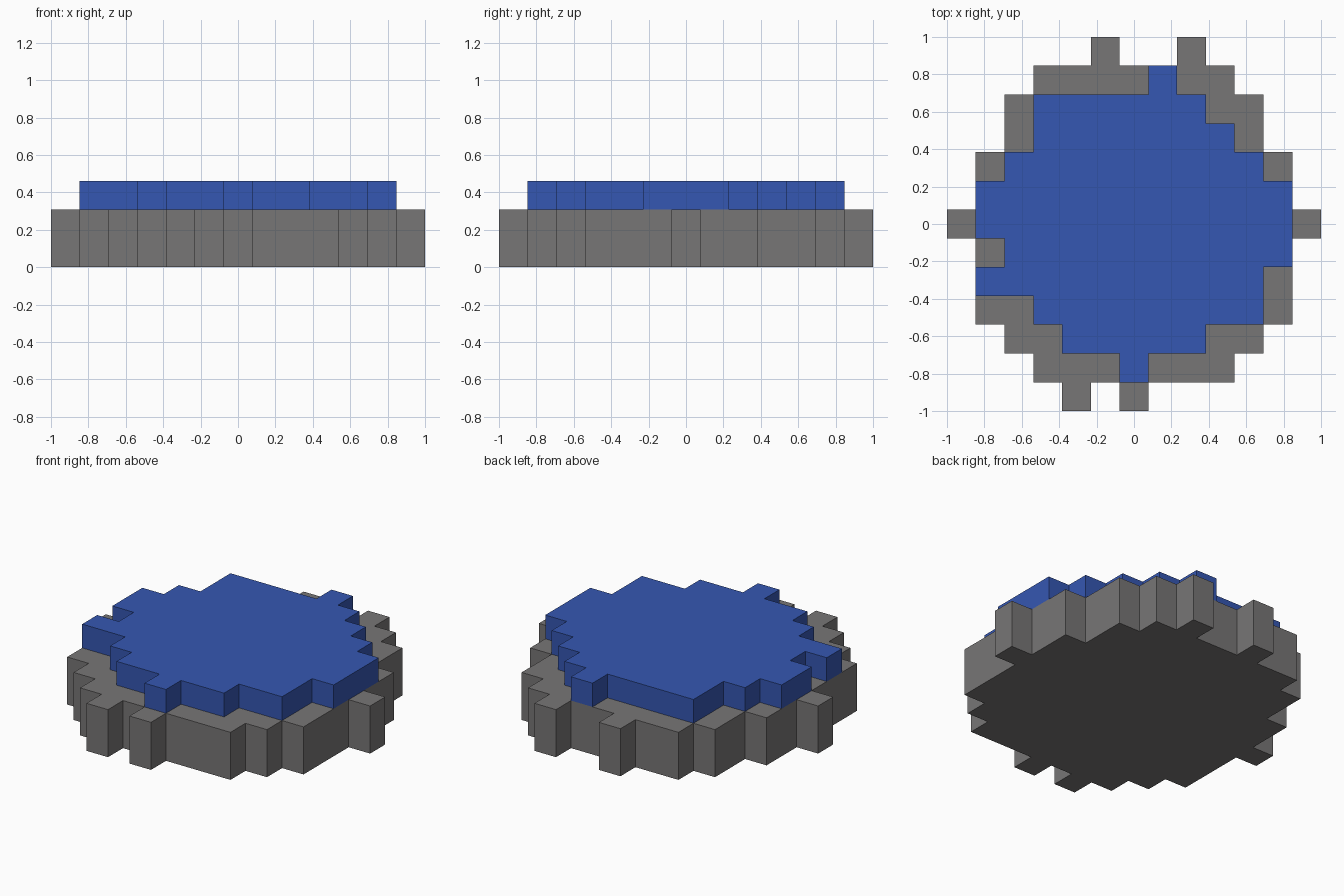
import bpy
import bmesh

CELL = 2 / 13  # the model sits on a grid of 13 square cells

cube = bpy.data.objects.get("Cube")
if cube:
    bpy.data.objects.remove(cube, do_unlink=True)


def make_material(name, colour):
    mat = bpy.data.materials.new(name)
    mat.use_nodes = True
    mat.diffuse_color = colour
    bsdf = next(n for n in mat.node_tree.nodes if n.type == "BSDF_PRINCIPLED")
    bsdf.inputs["Base Color"].default_value = colour
    return mat


def stepped_slab(name, spans, bottom, height, mat):
    """Slab from (row, first column, last column) spans, in whole cells."""
    bm = bmesh.new()
    for row, first, last in spans:
        for col in range(first, last + 1):
            corners = ((-.5, -.5), (.5, -.5), (.5, .5), (-.5, .5))
            bm.faces.new([bm.verts.new(((col + dx) * CELL, (row + dy) * CELL, bottom * CELL))
                          for dx, dy in corners])
    bmesh.ops.remove_doubles(bm, verts=bm.verts, dist=CELL / 100)
    new = bmesh.ops.extrude_face_region(bm, geom=bm.faces[:])["geom"]
    bmesh.ops.translate(bm, vec=(0, 0, height * CELL),
                        verts=[g for g in new if isinstance(g, bmesh.types.BMVert)])
    bmesh.ops.recalc_face_normals(bm, faces=bm.faces)
    # Merge the cells into clean flat faces
    bmesh.ops.dissolve_limit(bm, angle_limit=0.01, verts=bm.verts, edges=bm.edges)
    mesh = bpy.data.meshes.new(name)
    bm.to_mesh(mesh)
    bm.free()
    mesh.materials.append(mat)
    obj = bpy.data.objects.new(name, mesh)
    bpy.context.collection.objects.link(obj)
    return obj


stone = make_material("stone grey", (0.186, 0.18, 0.18, 1))
water = make_material("water blue", (0.036, 0.095, 0.445, 1))

# Stone basin: symmetric rows, with loose studs at front and back
half_widths = {5: 3, 4: 4, 3: 4, 2: 5, 1: 5, 0: 6, -1: 5, -2: 5, -3: 5, -4: 4, -5: 3}
basin = [(row, -half, half) for row, half in half_widths.items()]
studs = [(6, -1, -1), (6, 2, 2), (-6, -2, -2), (-6, 0, 0)]
stepped_slab("stone_basin", basin + studs, 0, 2, stone)

# Water layer, with ragged edges, on top of the basin
pool = [(5, 1, 1), (4, -3, 2), (3, -3, 3), (2, -4, 4), (1, -5, 5), (0, -5, 5),
        (-1, -4, 5), (-2, -5, 4), (-3, -3, 4), (-4, -2, 2), (-5, 0, 0)]
stepped_slab("water_layer", pool, 2, 1, water)
